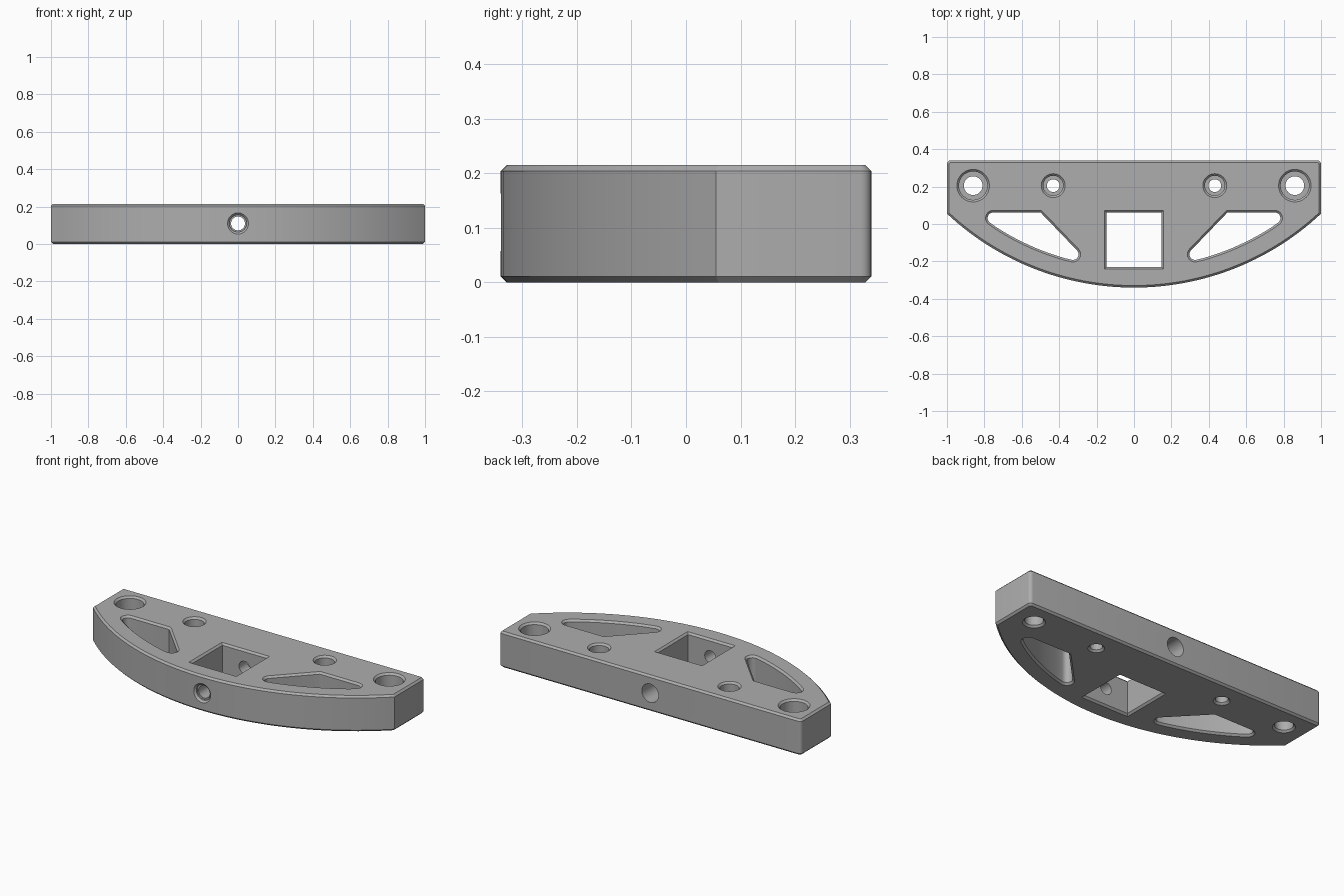
import bpy, bmesh, math
from mathutils import Vector, Matrix

HEIGHT, CHAMFER, OVER = 0.215, 0.011, 0.01
ARC_CENTRE, ARC_R, INNER_R = Vector((0, 1.123)), 1.463, 1.357

cube = bpy.data.objects.get("Cube")
if cube:
    bpy.data.objects.remove(cube, do_unlink=True)

grey = bpy.data.materials.new("satin grey")
grey.use_nodes = True
COLOUR = (0.42, 0.42, 0.42, 1)
grey.diffuse_color = COLOUR
grey.node_tree.nodes["Principled BSDF"].inputs["Base Color"].default_value = COLOUR


def fillet(points, radii, steps=7):
    """Round the corners of a polygon, one radius per corner."""
    out = []
    for i, p in enumerate(points):
        r = radii.get(i, 0)
        if not r:
            out.append(p)
            continue
        a = (points[i - 1] - p).normalized()
        b = (points[(i + 1) % len(points)] - p).normalized()
        half = a.angle(b) / 2
        centre = p + (a + b).normalized() * (r / math.sin(half))
        start = p + a * (r / math.tan(half)) - centre
        turn = start.angle_signed(p + b * (r / math.tan(half)) - centre)
        for k in range(steps + 1):
            out.append(centre + Matrix.Rotation(-turn * k / steps, 2) @ start)
    return out


def offset(points, d):
    """Grow (or shrink) an anticlockwise polygon by a distance."""
    out = []
    for i, p in enumerate(points):
        a = (p - points[i - 1]).normalized()
        b = (points[(i + 1) % len(points)] - p).normalized()
        n1, n2 = Vector((a.y, -a.x)), Vector((b.y, -b.x))
        out.append(p + (n1 + n2) * (d / (1 + n1.dot(n2))))
    return out


def loft(name, rings, helper=True):
    """Closed solid through rings of (polygon, z)."""
    bm = bmesh.new()
    loops = [[bm.verts.new((p.x, p.y, z)) for p in poly] for poly, z in rings]
    n = len(loops[0])
    for low, high in zip(loops, loops[1:]):
        for i in range(n):
            j = (i + 1) % n
            bm.faces.new((low[i], low[j], high[j], high[i]))
    bm.faces.new(loops[0][::-1])
    bm.faces.new(loops[-1])
    bmesh.ops.recalc_face_normals(bm, faces=bm.faces)
    mesh = bpy.data.meshes.new(name)
    bm.to_mesh(mesh)
    bm.free()
    mesh.materials.append(grey)
    obj = bpy.data.objects.new(name, mesh)
    bpy.context.collection.objects.link(obj)
    obj.hide_render = helper
    return obj


def window(name, outline):
    """Through cutter whose ends flare into chamfers."""
    flare = offset(outline, CHAMFER + OVER)
    return loft(name, [(flare, -OVER), (outline, CHAMFER),
                       (outline, HEIGHT - CHAMFER), (flare, HEIGHT + OVER)])


def bore(name, profile, sides=40):
    """Round cutter from (radius, z) steps."""
    unit = [Vector((math.cos(t), math.sin(t)))
            for t in (2 * math.pi * i / sides for i in range(sides))]
    return loft(name, [([u * r for u in unit], z) for r, z in profile])


def arc(radius, a0, a1, fractions):
    return [ARC_CENTRE + radius * Vector((math.sin(a), -math.cos(a)))
            for a in (a0 + (a1 - a0) * t for t in fractions)]


# Body: straight back, bowed front, chamfered rims
end = math.asin(1 / ARC_R)
outline = arc(ARC_R, -end, end, [i / 56 for i in range(57)])
outline += [Vector((1, 0.34)), Vector((-1, 0.34))]
outline = fillet(outline, {57: 0.02, 58: 0.02}, 5)
rim = offset(outline, -CHAMFER)
body = loft("bracket_body", [(rim, 0), (outline, CHAMFER),
            (outline, HEIGHT - CHAMFER), (rim, HEIGHT)], helper=False)

# Square centre opening
cutters = [window("square_cutter", [Vector(p) for p in
           ((-0.147, -0.23), (0.147, -0.23), (0.147, 0.062), (-0.147, 0.062))])]

# Curved triangular lightening pockets
a0 = math.asin(0.235 / INNER_R)
a1 = math.acos((ARC_CENTRE.y - 0.062) / INNER_R)
steps = [0] + [i / 20 for i in range(4, 17)] + [1]
pocket = arc(INNER_R, a0, a1, steps) + [Vector((0.5, 0.062))]
last = len(steps) - 1
pocket = fillet(pocket, {0: 0.03, last: 0.03, last + 1: 0.006})
cutters.append(window("left_pocket_cutter", pocket))
cutters.append(window("right_pocket_cutter",
                      [Vector((-p.x, p.y)) for p in reversed(pocket)]))

# Counterbored vertical screw holes, mirrored
for side in (-1, 1):
    for label, x, head, shaft in (("outer", 0.86, 0.076, 0.05),
                                  ("inner", 0.432, 0.053, 0.034)):
        hole = bore(label + "_hole_cutter", [
            (shaft + CHAMFER + OVER, -OVER), (shaft, CHAMFER), (shaft, 0.1),
            (head, 0.1), (head, HEIGHT - CHAMFER),
            (head + CHAMFER + OVER, HEIGHT + OVER)])
        hole.location = (side * x, 0.205, 0)
        cutters.append(hole)

# Horizontal screw hole from front to back, with a recess at each end
cross = bore("cross_hole_cutter", [
    (0.055, -0.36), (0.055, -0.14), (0.037, -0.14), (0.037, 0.32),
    (0.046, 0.32), (0.046, 0.329), (0.067, 0.35)])
cross.rotation_euler = (math.pi / 2, 0, 0)
cross.location = (0, 0, 0.11)
cutters.append(cross)

# Cut everything, then bake and discard the cutters
for cutter in cutters:
    mod = body.modifiers.new(cutter.name, "BOOLEAN")
    mod.operation, mod.solver, mod.object = "DIFFERENCE", "EXACT", cutter
bpy.context.view_layer.update()
result = body.evaluated_get(bpy.context.evaluated_depsgraph_get())
mesh = bpy.data.meshes.new_from_object(result)
body.modifiers.clear()
body.data = mesh
for cutter in cutters:
    bpy.data.objects.remove(cutter, do_unlink=True)

bpy.ops.object.select_all(action="DESELECT")
body.select_set(True)
bpy.context.view_layer.objects.active = body
bpy.ops.object.shade_smooth_by_angle(angle=math.radians(30))
